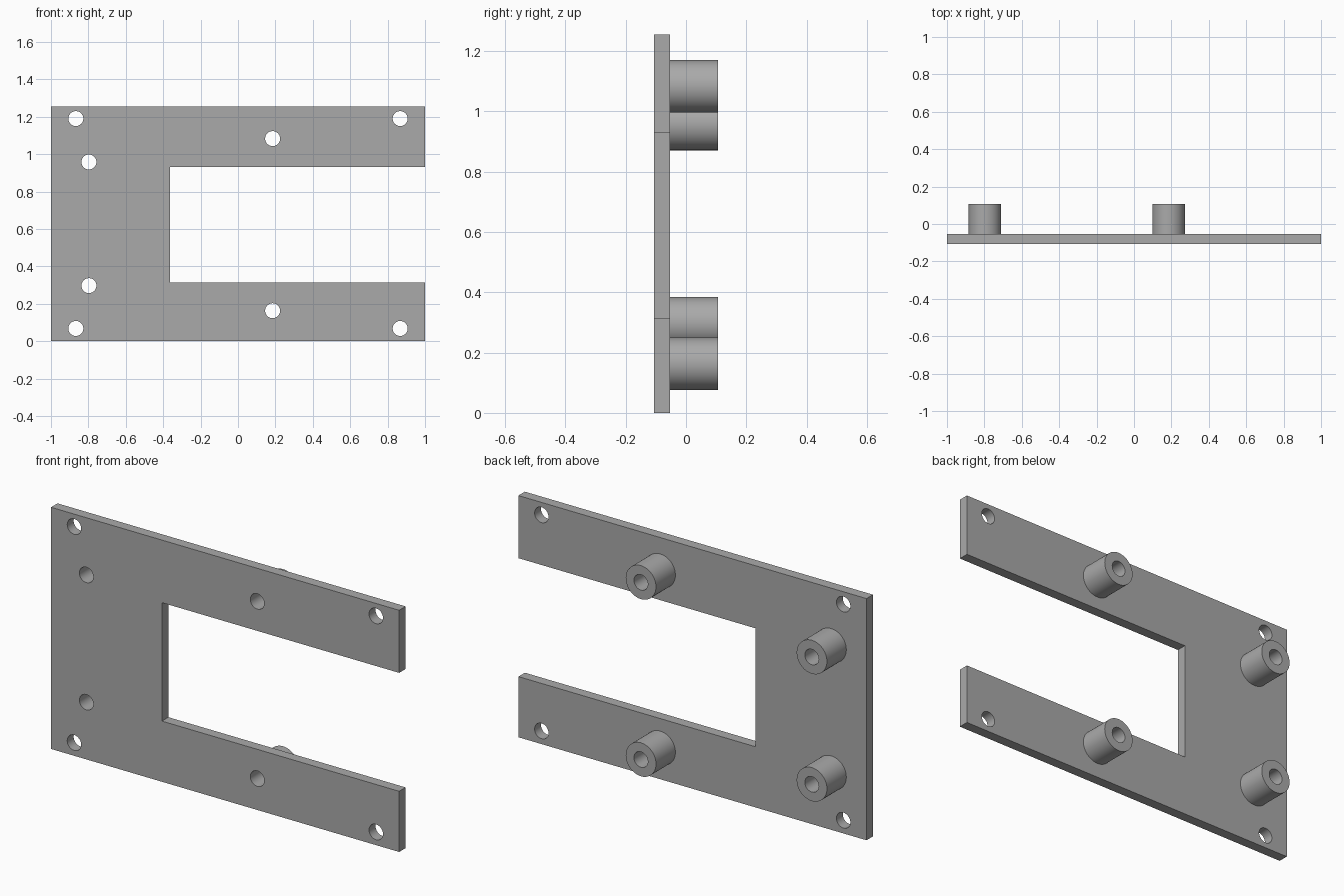
import bpy, bmesh
from math import cos, sin, pi, radians

if "Cube" in bpy.data.objects:
    bpy.data.objects.remove(bpy.data.objects["Cube"], do_unlink=True)

FRONT, BACK, TIP = -0.106, -0.053, 0.106   # plate faces and standoff ends
HEIGHT = 1.255
HOLE_R, BOSS_R, SIDES = 0.04, 0.087, 48

grey = bpy.data.materials.new("plain_grey")
grey.use_nodes = True
colour = (0.4, 0.4, 0.4, 1)
grey.diffuse_color = colour
grey.node_tree.nodes["Principled BSDF"].inputs["Base Color"].default_value = colour


def circle(x, z, r):
    """Points of a circle in the plate's plane."""
    return [(x + r * cos(2 * pi * i / SIDES), z + r * sin(2 * pi * i / SIDES))
            for i in range(SIDES)]


def extruded(name, loops, y0, y1):
    """Solid between y0 and y1: first loop is the outline, the rest are holes."""
    bm = bmesh.new()
    edges, walls = [], []
    for pts in loops:
        near = [bm.verts.new((x, y0, z)) for x, z in pts]
        far = [bm.verts.new((x, y1, z)) for x, z in pts]
        for i in range(len(pts)):
            j = (i + 1) % len(pts)
            walls.append((near[i], near[j], far[j], far[i]))
        edges.append((near, far))
    # Caps with their holes
    for side in (0, 1):
        rim = [bm.edges.new((vs[side][i - 1], vs[side][i]))
               for vs in edges for i in range(len(vs[side]))]
        bmesh.ops.triangle_fill(bm, edges=rim, use_beauty=True,
                                normal=(0, 1 if side else -1, 0))
    for wall in walls:
        bm.faces.new(wall)
    bmesh.ops.recalc_face_normals(bm, faces=bm.faces[:])
    mesh = bpy.data.meshes.new(name)
    bm.to_mesh(mesh)
    bm.free()
    mesh.materials.append(grey)
    obj = bpy.data.objects.new(name, mesh)
    bpy.context.collection.objects.link(obj)
    bpy.ops.object.select_all(action="DESELECT")
    obj.select_set(True)
    bpy.context.view_layer.objects.active = obj
    bpy.ops.object.shade_smooth_by_angle(angle=radians(30))
    return obj


standoffs = {
    "upper_right_standoff": (-0.797, 0.958),
    "lower_right_standoff": (-0.797, 0.297),
    "upper_arm_standoff": (0.185, 1.083),
    "lower_arm_standoff": (0.185, 0.163),
}
corner_holes = [(x, z) for x in (-0.867, 0.867) for z in (0.068, 1.19)]

# C-shaped plate with corner holes and standoff bores
outline = [(-1, 0), (1, 0), (1, 0.315), (-0.363, 0.315),
           (-0.363, 0.93), (1, 0.93), (1, HEIGHT), (-1, HEIGHT)]
bores = [circle(x, z, HOLE_R) for x, z in corner_holes + list(standoffs.values())]
extruded("mounting_plate", [outline] + bores, FRONT, BACK)

# Hollow standoffs on the back
for name, (x, z) in standoffs.items():
    extruded(name, [circle(x, z, BOSS_R), circle(x, z, HOLE_R)], BACK, TIP)
